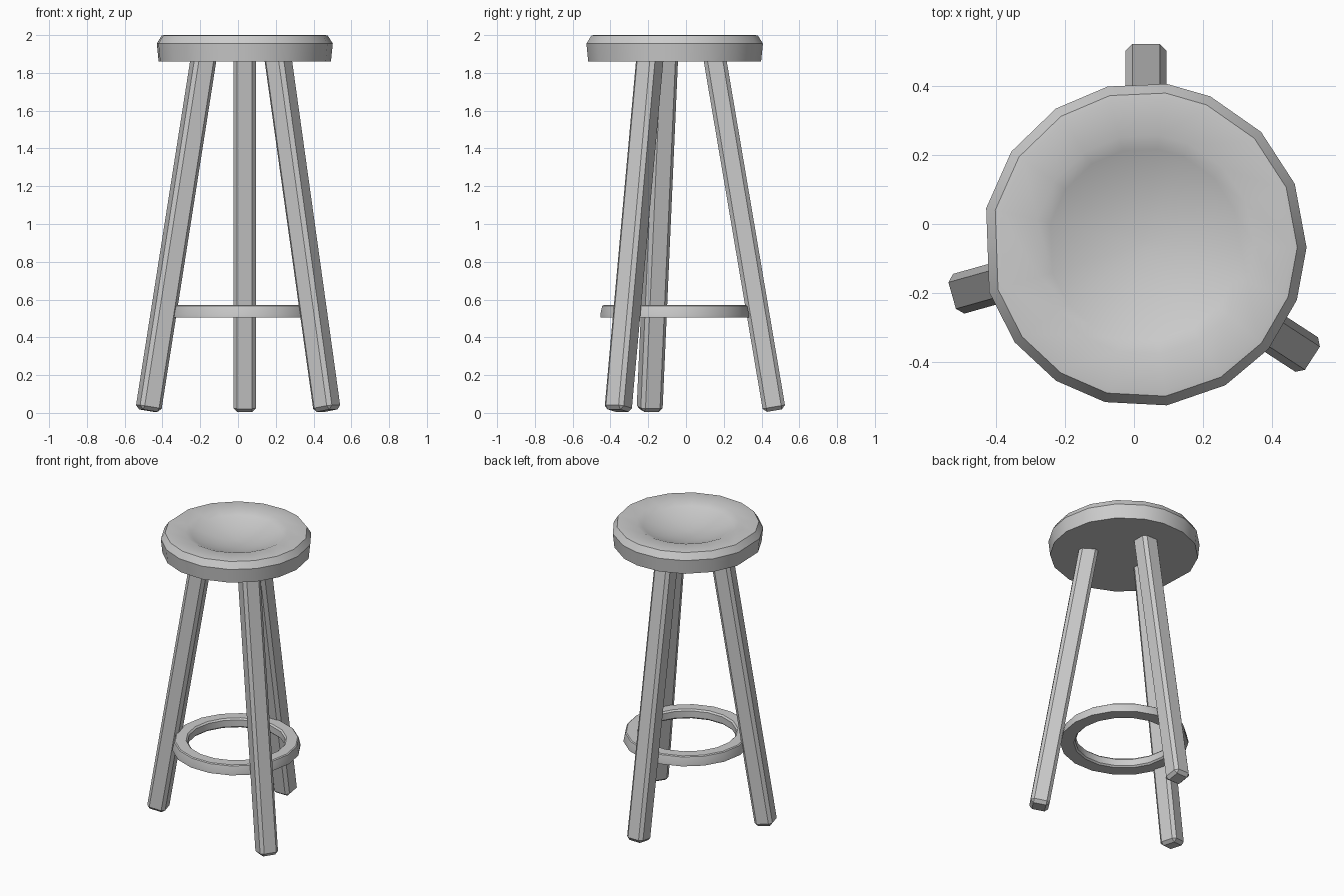
import bpy, bmesh
from math import cos, sin, radians, pi
from mathutils import Vector

cube = bpy.data.objects.get("Cube")
if cube:
    bpy.data.objects.remove(cube)

CENTRE = Vector((0.03, -0.06, 0))
GREY = (0.6, 0.6, 0.6, 1)

mat = bpy.data.materials.new("plain grey")
mat.use_nodes = True
mat.diffuse_color = GREY
mat.node_tree.nodes["Principled BSDF"].inputs["Base Color"].default_value = GREY


def finish(bm, name):
    bmesh.ops.recalc_face_normals(bm, faces=bm.faces)
    mesh = bpy.data.meshes.new(name)
    bm.to_mesh(mesh)
    bm.free()
    mesh.materials.append(mat)
    obj = bpy.data.objects.new(name, mesh)
    bpy.context.collection.objects.link(obj)
    bpy.ops.object.select_all(action="DESELECT")
    obj.select_set(True)
    bpy.context.view_layer.objects.active = obj
    bpy.ops.object.shade_smooth_by_angle(angle=radians(30))
    return obj


def lathe(name, profile, angles, closed):
    """Spin (radius, height) points through the given angles."""
    bm = bmesh.new()
    loops = [[bm.verts.new(CENTRE + Vector((r * cos(a), r * sin(a), z))) for a in angles]
             for r, z in profile]
    n = len(angles)
    pairs = list(zip(loops, loops[1:]))
    if closed:
        pairs.append((loops[-1], loops[0]))
    for a, b in pairs:
        for i in range(n):
            j = (i + 1) % n
            bm.faces.new((a[i], a[j], b[j], b[i]))
    if not closed:
        bm.faces.new(loops[0])
        bm.faces.new(loops[-1])
    return finish(bm, name)


# Seat: slightly uneven rim, chamfered top edge, shallow dish
rim_angles = [radians(a) for a in (-1, 22, 44, 66, 82, 103, 123, 145, 167,
                                   197, 217, 237, 256, 278, 300, 320, 340)]
DISH_R, DISH_DEPTH = 0.32, 0.075
seat_profile = [(0.462, 1.86), (0.472, 1.955), (0.445, 1.998), (0.43, 2.0)]
for k in range(8):
    t = 1 - k / 8
    seat_profile.append((DISH_R * t, 2.0 - DISH_DEPTH * (1 - t * t)))
seat_profile.append((0.01, 2.0 - DISH_DEPTH))
lathe("seat", seat_profile, rim_angles, False)

# Foot ring joining the legs
ring_profile = [(0.305, 0.515), (0.315, 0.505), (0.4, 0.505), (0.4, 0.52),
                (0.39, 0.565), (0.383, 0.57), (0.315, 0.57), (0.305, 0.56)]
lathe("foot_ring", ring_profile, [2 * pi * i / 18 for i in range(18)], True)


# Splayed legs: chamfered square bars
def leg(name, top, foot):
    top, foot = Vector(top), Vector(foot)
    axis = top - foot
    bm = bmesh.new()
    bmesh.ops.create_cube(bm, size=1)
    bmesh.ops.scale(bm, vec=(0.12, 0.12, axis.length), verts=bm.verts)
    bmesh.ops.bevel(bm, geom=bm.edges[:], offset=0.02, segments=1, affect="EDGES")
    obj = finish(bm, name)
    obj.rotation_euler = axis.to_track_quat("Z", "Y").to_euler()
    obj.location = (top + foot) / 2


leg("back_leg", (0.035, 0.15, 1.89), (0.035, 0.468, 0.012))
leg("front_right_leg", (-0.18, -0.11, 1.89), (-0.475, -0.193, 0.012))
leg("front_left_leg", (0.21, -0.19, 1.89), (0.472, -0.36, 0.012))
